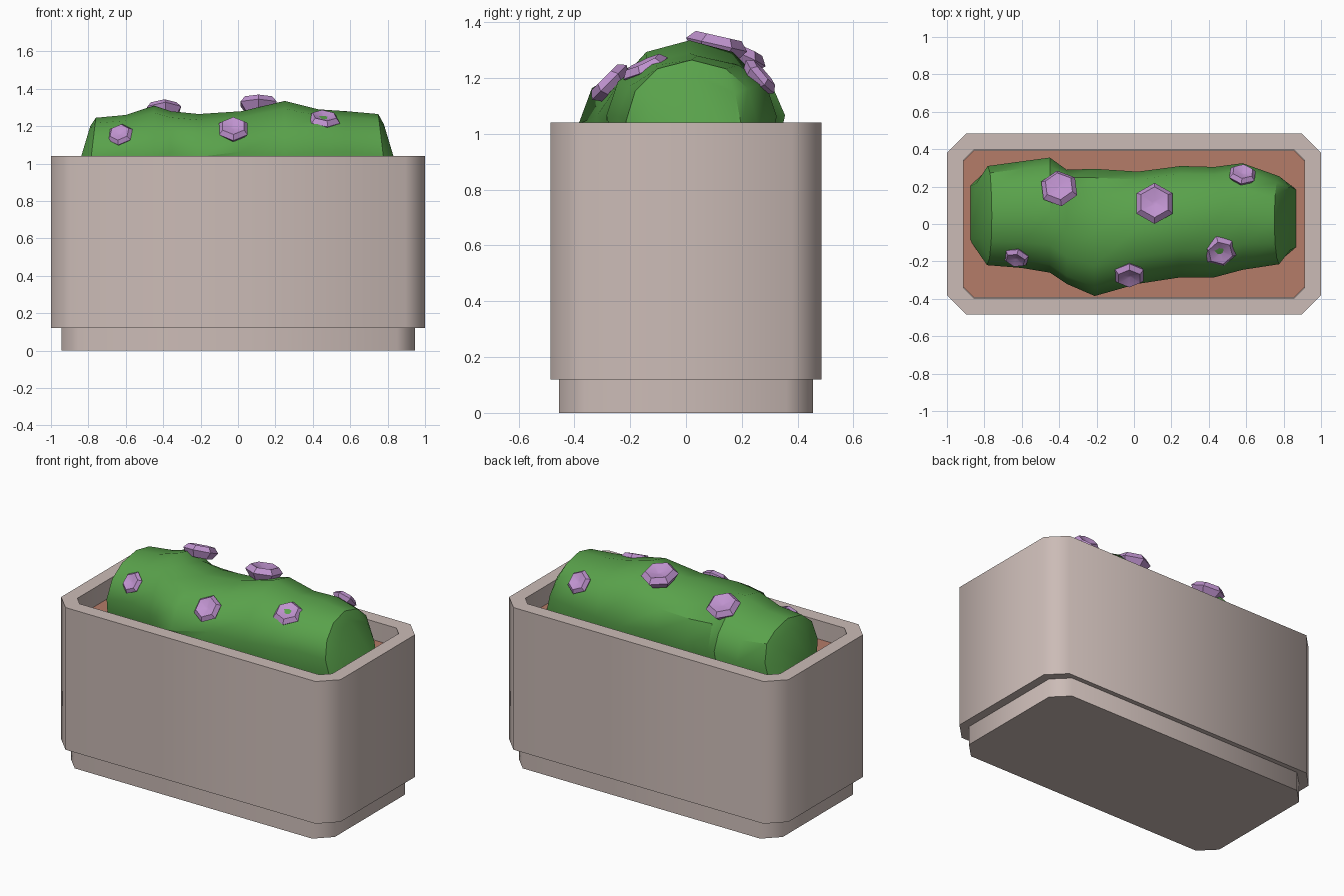
import bpy, bmesh, math, random
from mathutils import Vector

if "Cube" in bpy.data.objects:
    bpy.data.objects.remove(bpy.data.objects["Cube"])

random.seed(4)


def material(name, rgb):
    m = bpy.data.materials.new(name)
    m.diffuse_color = (*rgb, 1)
    m.use_nodes = True
    m.node_tree.nodes["Principled BSDF"].inputs["Base Color"].default_value = m.diffuse_color
    return m


stone = material("pale stone", (0.60, 0.50, 0.47))
earth = material("brown earth", (0.46, 0.20, 0.14))
green = material("leaf green", (0.10, 0.36, 0.07))
purple = material("petal purple", (0.52, 0.29, 0.62))


def loft(name, rings, mat, angle, cap_start=True, cap_end=True):
    """Skin a list of closed rings that share one point count."""
    bm = bmesh.new()
    vs = [[bm.verts.new(p) for p in r] for r in rings]
    n = len(rings[0])
    for a, b in zip(vs, vs[1:]):
        for i in range(n):
            j = (i + 1) % n
            bm.faces.new((a[i], a[j], b[j], b[i]))
    if cap_start:
        bm.faces.new(vs[0][::-1])
    if cap_end:
        bm.faces.new(vs[-1])
    bmesh.ops.recalc_face_normals(bm, faces=bm.faces)
    me = bpy.data.meshes.new(name)
    bm.to_mesh(me)
    bm.free()
    ob = bpy.data.objects.new(name, me)
    bpy.context.collection.objects.link(ob)
    me.materials.append(mat)
    bpy.ops.object.select_all(action='DESELECT')
    ob.select_set(True)
    bpy.context.view_layer.objects.active = ob
    bpy.ops.object.shade_smooth_by_angle(angle=math.radians(angle))
    return ob


def octagon(x, y, c, z):
    return [(x, -y + c, z), (x, y - c, z), (x - c, y, z), (-x + c, y, z),
            (-x, y - c, z), (-x, -y + c, z), (-x + c, -y, z), (x - c, -y, z)]


# Planter box: recessed foot, tall walls, flat rim and hollow inside
loft("planter_box", [
    octagon(0.945, 0.455, 0.095, 0), octagon(0.945, 0.455, 0.095, 0.12),
    octagon(1.0, 0.485, 0.105, 0.12), octagon(1.0, 0.485, 0.105, 1.04),
    octagon(0.912, 0.395, 0.055, 1.04), octagon(0.912, 0.395, 0.055, 0.88),
], stone, 50)

# Soil filling the box
loft("soil", [octagon(0.911, 0.394, 0.055, 0.885),
              octagon(0.911, 0.394, 0.055, 0.92)], earth, 30)

# Bush: arched sections along x (x, front y, back y, top z, end slant)
stations = [
    (-0.79, -0.10, 0.22, 1.20, -0.30), (-0.76, -0.22, 0.31, 1.245, -0.12),
    (-0.60, -0.235, 0.335, 1.26, 0), (-0.45, -0.26, 0.355, 1.31, 0),
    (-0.36, -0.32, 0.29, 1.28, 0), (-0.21, -0.385, 0.295, 1.265, 0),
    (0.02, -0.32, 0.28, 1.28, 0), (0.25, -0.285, 0.31, 1.335, 0),
    (0.43, -0.285, 0.305, 1.29, 0), (0.58, -0.245, 0.325, 1.28, 0),
    (0.75, -0.215, 0.255, 1.265, 0.12), (0.78, -0.14, 0.20, 1.21, 0.30)]
half = [(0.88, None), (1.0, 0.0), (0.86, 0.5), (0.52, 0.86)]
arch = [(-u, v) for u, v in half] + [(0.0, 1.0)] + half[::-1]

rings = []
for x, y0, y1, top, slant in stations:
    mid, w = (y0 + y1) / 2, (y1 - y0) / 2
    ring = []
    for u, v in arch:
        z = 0.90 if v is None else 1.04 + v * (top - 1.04)
        if v is not None and v < 0.6:
            z += random.uniform(-0.02, 0.03)
        ring.append((x + slant * (top - z), mid + u * w, z))
    rings.append(ring)
loft("bush", rings, green, 35)

# Flowers: six-sided dished discs (centre, facing direction, radius)
flowers = [
    ((-0.63, -0.18, 1.155), (-0.2, -0.75, 0.62), 0.072),
    ((-0.025, -0.275, 1.185), (0, -0.70, 0.70), 0.088),
    ((0.46, -0.145, 1.235), (0.1, -0.42, 0.9), 0.09),
    ((-0.40, 0.19, 1.285), (-0.05, 0.4, 0.9), 0.105),
    ((0.11, 0.11, 1.32), (0, 0.22, 0.97), 0.112),
    ((0.58, 0.265, 1.205), (0.1, 0.75, 0.65), 0.078)]
profile = [(0.72, -0.40), (1.0, 0.0), (0.75, 0.28), (0.12, 0.08)]

for k, (c, d, r) in enumerate(flowers):
    rot = Vector(d).to_track_quat('Z', 'Y')
    rings = [[Vector(c) + rot @ Vector((r * s * math.cos(a), r * s * math.sin(a), r * h))
              for a in (math.radians(60 * i + 30) for i in range(6))]
             for s, h in profile]
    loft(f"flower_{k + 1}", rings, purple, 40)
